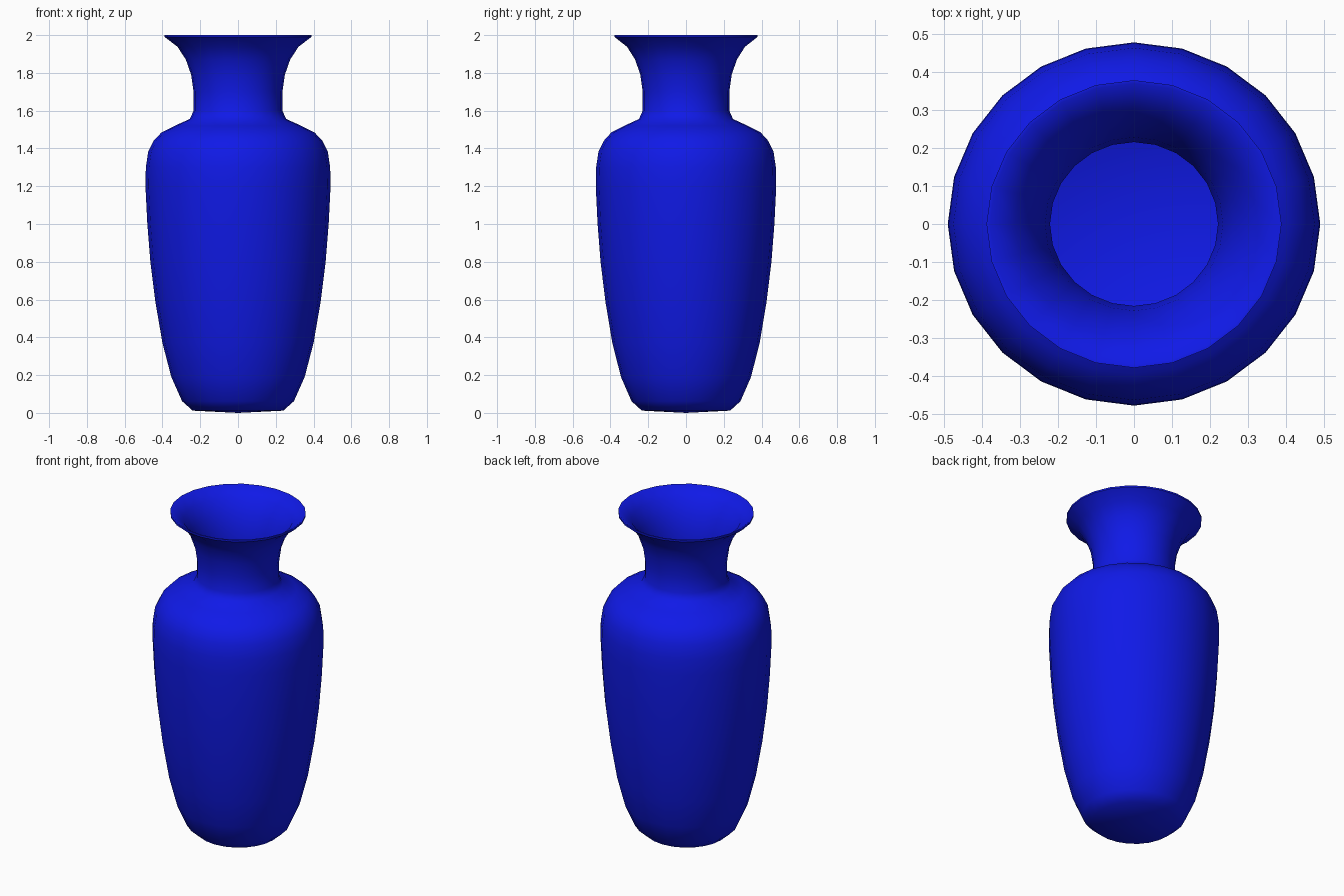
import bpy, bmesh, math

if "Cube" in bpy.data.objects:
    bpy.data.objects.remove(bpy.data.objects["Cube"])

SIDES = 24
Y_SCALE = 0.975  # the vase is very slightly flattened front to back

# Outer silhouette from the base centre up to the lip (radius, height)
outer = [(0, 0), (0.24, 0.012), (0.296, 0.062), (0.353, 0.19), (0.40, 0.37),
         (0.437, 0.585), (0.464, 0.80), (0.48, 1.0), (0.49, 1.2), (0.488, 1.3),
         (0.475, 1.385), (0.447, 1.44), (0.405, 1.485), (0.335, 1.52),
         (0.255, 1.556), (0.235, 1.60), (0.235, 1.70), (0.248, 1.79),
         (0.276, 1.87), (0.32, 1.938), (0.388, 1.99), (0.388, 2.0)]

# Inner wall from the lip back down to the inside floor
wall = 0.014
inner = [(0.379, 2.0), (0.312, 1.95)]
inner += [(r - wall, z - wall * 0.3) for r, z in reversed(outer[2:19])]
inner += [(0.23, 0.03), (0, 0.025)]


def lathe(name, profile, colour):
    bm = bmesh.new()
    rings = []
    for r, z in profile:
        if r == 0:
            rings.append([bm.verts.new((0, 0, z))] * SIDES)
        else:
            rings.append([bm.verts.new((r * math.cos(a), r * Y_SCALE * math.sin(a), z))
                          for a in (math.tau * i / SIDES for i in range(SIDES))])
    for low, high in zip(rings, rings[1:]):
        for i in range(SIDES):
            j = (i + 1) % SIDES
            corners = list(dict.fromkeys((low[i], low[j], high[j], high[i])))
            bm.faces.new(corners)
    bmesh.ops.recalc_face_normals(bm, faces=bm.faces)
    mesh = bpy.data.meshes.new(name)
    bm.to_mesh(mesh)
    bm.free()
    obj = bpy.data.objects.new(name, mesh)
    bpy.context.collection.objects.link(obj)
    mat = bpy.data.materials.new(name + "_glaze")
    mat.diffuse_color = colour
    mat.use_nodes = True
    mat.node_tree.nodes["Principled BSDF"].inputs["Base Color"].default_value = mat.diffuse_color
    mesh.materials.append(mat)
    bpy.context.view_layer.objects.active = obj
    obj.select_set(True)
    bpy.ops.object.shade_smooth_by_angle(angle=math.radians(50))
    return obj


# Hollow vase body with flared neck
lathe("vase", outer + inner, (0.005, 0.01, 0.8, 1))
